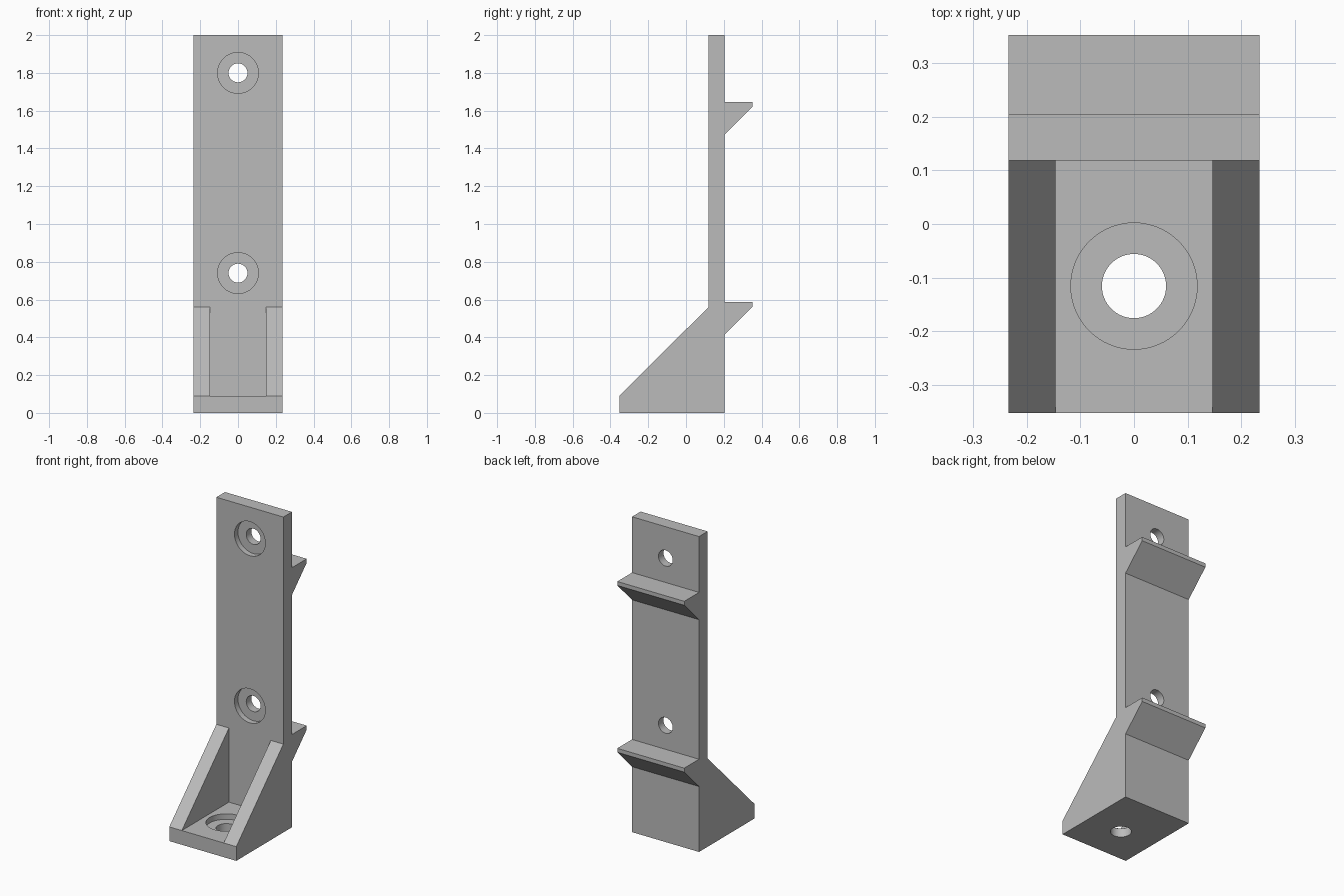
import bpy
import bmesh
from math import pi
from mathutils import Matrix, Vector

if "Cube" in bpy.data.objects:
    bpy.data.objects.remove(bpy.data.objects["Cube"], do_unlink=True)

HALF_W = 0.235           # half width of the bracket
FRONT, BACK = -0.353, 0.353
PLATE_F, PLATE_B = 0.119, 0.205
BASE_H = 0.09
GUSSET_TOP = 0.56
GUSSET_IN = 0.147        # inner face of each gusset

grey = bpy.data.materials.new("plain grey")
grey.use_nodes = True
colour = (0.5, 0.5, 0.5, 1)
grey.diffuse_color = colour
grey.node_tree.nodes["Principled BSDF"].inputs["Base Color"].default_value = colour


def finish(name, bm):
    bmesh.ops.recalc_face_normals(bm, faces=bm.faces)
    mesh = bpy.data.meshes.new(name)
    bm.to_mesh(mesh)
    bm.free()
    mesh.materials.append(grey)
    obj = bpy.data.objects.new(name, mesh)
    bpy.context.collection.objects.link(obj)
    return obj


def extrude_profile(name, points, x0, x1):
    """Extrude a (y, z) outline along x."""
    bm = bmesh.new()
    face = bm.faces.new([bm.verts.new((x0, y, z)) for y, z in points])
    out = bmesh.ops.extrude_face_region(bm, geom=[face])
    verts = [v for v in out["geom"] if isinstance(v, bmesh.types.BMVert)]
    bmesh.ops.translate(bm, verts=verts, vec=(x1 - x0, 0, 0))
    return finish(name, bm)


def cylinder_cutter(name, centre, radius, depth, rotation):
    bm = bmesh.new()
    bmesh.ops.create_cone(bm, cap_ends=True, segments=64, radius1=radius,
                          radius2=radius, depth=depth,
                          matrix=Matrix.Translation(centre) @ rotation)
    obj = finish(name, bm)
    obj.hide_render = True
    return obj


def cut(target, cutter):
    mod = target.modifiers.new("cut", "BOOLEAN")
    mod.operation = "DIFFERENCE"
    mod.solver = "EXACT"
    mod.object = cutter
    bpy.context.view_layer.objects.active = target
    bpy.ops.object.modifier_apply(modifier=mod.name)
    bpy.data.objects.remove(cutter, do_unlink=True)


def counterbore(target, surface, inward, hole, recess, recess_depth):
    """Through hole with a wider flat recess on the given surface."""
    inward = Vector(inward)
    rotation = inward.to_track_quat("Z", "Y").to_matrix().to_4x4()
    for radius, depth in ((hole, 0.15), (recess, recess_depth)):
        centre = Vector(surface) + inward * (depth - 0.05) / 2
        cut(target, cylinder_cutter("hole_cutter", centre, radius, depth + 0.05, rotation))


# Upright plate and foot, one L-shaped body with two rear hooks
outline = [(FRONT, 0), (PLATE_B, 0)]
for top in (0.588, 1.646):
    outline += [(PLATE_B, top - 0.173), (BACK, top - 0.025),
                (BACK, top), (PLATE_B, top)]
outline += [(PLATE_B, 2), (PLATE_F, 2), (PLATE_F, BASE_H), (FRONT, BASE_H)]
body = extrude_profile("bracket_body", outline, -HALF_W, HALF_W)

# Screw holes in the plate and the foot
for z in (0.74, 1.8):
    counterbore(body, (0, PLATE_F, z), (0, 1, 0), 0.05, 0.108, 0.035)
counterbore(body, (0, -0.116, BASE_H), (0, 0, -1), 0.06, 0.118, 0.035)

# Side gussets joined to the body
triangle = [(FRONT, BASE_H), (PLATE_F, BASE_H), (PLATE_F, GUSSET_TOP)]
for side, name in ((1, "left_gusset"), (-1, "right_gusset")):
    extrude_profile(name, triangle, side * GUSSET_IN, side * HALF_W)

# Smooth hole walls, sharp edges elsewhere
bpy.ops.object.select_all(action="DESELECT")
body.select_set(True)
bpy.context.view_layer.objects.active = body
bpy.ops.object.shade_smooth_by_angle(angle=pi / 6)
